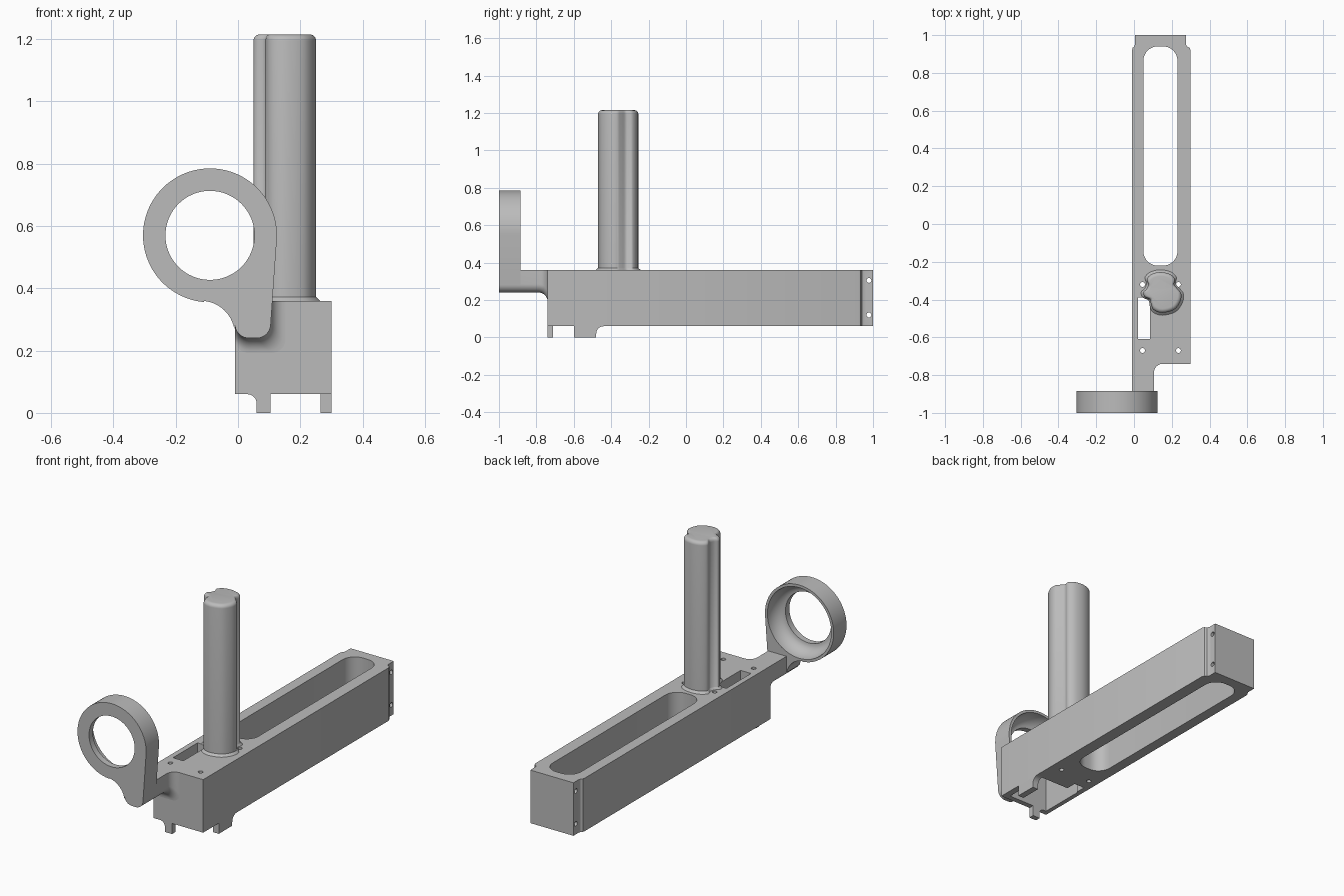
import bpy, bmesh
from math import sin, cos, pi, radians
from mathutils import Vector

cube = bpy.data.objects.get("Cube")
if cube:
    bpy.data.objects.remove(cube)

grey = bpy.data.materials.new("plain grey")
grey.use_nodes = True
grey.diffuse_color = (0.5, 0.5, 0.5, 1)
grey.node_tree.nodes["Principled BSDF"].inputs["Base Color"].default_value = grey.diffuse_color


def loft(name, rings):
    """Skin a stack of closed rings and cap both ends."""
    bm = bmesh.new()
    loops = [[bm.verts.new(p) for p in ring] for ring in rings]
    n = len(loops[0])
    for a, b in zip(loops, loops[1:]):
        for i in range(n):
            j = (i + 1) % n
            bm.faces.new((a[i], a[j], b[j], b[i]))
    bm.faces.new(loops[0])
    bm.faces.new(loops[-1])
    bmesh.ops.recalc_face_normals(bm, faces=bm.faces)
    mesh = bpy.data.meshes.new(name)
    bm.to_mesh(mesh)
    bm.free()
    mesh.materials.append(grey)
    obj = bpy.data.objects.new(name, mesh)
    bpy.context.collection.objects.link(obj)
    return obj


PLACE = {"x": lambda a, b, d: (d, a, b),
         "y": lambda a, b, d: (a, d, b),
         "z": lambda a, b, d: (a, b, d)}


def prism(name, outline, axis, start, end):
    put = PLACE[axis]
    return loft(name, [[put(a, b, d) for a, b in outline] for d in (start, end)])


def arc(cx, cy, r, a0, a1, steps=8):
    angles = [radians(a0 + (a1 - a0) * i / steps) for i in range(steps + 1)]
    return [(cx + r * cos(t), cy + r * sin(t)) for t in angles]


def circle(cx, cy, r, steps=24):
    return arc(cx, cy, r, 0, 360, steps)[:-1]


def rect(x0, x1, y0, y1, r=0):
    if not r:
        return [(x0, y0), (x1, y0), (x1, y1), (x0, y1)]
    return (arc(x1 - r, y1 - r, r, 0, 90) + arc(x0 + r, y1 - r, r, 90, 180)
            + arc(x0 + r, y0 + r, r, 180, 270) + arc(x1 - r, y0 + r, r, 270, 360))


def cut(obj, cutter):
    cutter.hide_render = True
    mod = obj.modifiers.new("cut", "BOOLEAN")
    mod.operation = "DIFFERENCE"
    mod.solver = "EXACT"
    mod.object = cutter
    bpy.context.view_layer.objects.active = obj
    bpy.ops.object.modifier_apply(modifier=mod.name)
    bpy.data.objects.remove(cutter)


def smooth(obj, angle=30):
    bpy.ops.object.select_all(action="DESELECT")
    obj.select_set(True)
    bpy.context.view_layer.objects.active = obj
    bpy.ops.object.shade_smooth_by_angle(angle=radians(angle))


# Long body with a narrowed back end
LEFT, RIGHT, FRONT, BASE, TOP = -0.01, 0.30, -0.74, 0.06, 0.36
outline = [(LEFT, FRONT), (RIGHT, FRONT), (RIGHT, 0.92)]
outline += [(0.294, 0.933), (0.281, 0.94), (0.275, 0.952), (0.275, 1)]
outline += [(0.005, 1), (0.005, 0.952), (0.001, 0.94), (-0.007, 0.933), (LEFT, 0.92)]
body = prism("body", outline, "z", BASE, TOP)

# Long slot, underside pocket and small window
cut(body, prism("slot_cutter", rect(0.05, 0.23, -0.22, 0.94, 0.075), "z", -0.1, 0.5))
cut(body, prism("pocket_cutter", rect(0.015, 0.265, -0.71, -0.45), "z", -0.1, 0.30))
cut(body, prism("window_cutter", rect(0.02, 0.085, -0.61, -0.39), "z", -0.1, 0.5))

# Screw holes in the top and across the back end
for x in (0.045, 0.235):
    for y in (-0.67, -0.32):
        cut(body, prism("screw_cutter", circle(x, y, 0.013, 16), "z", -0.1, 0.5))
for z in (0.12, 0.305):
    cut(body, prism("pin_cutter", circle(0.978, z, 0.013, 16), "x", -0.2, 0.5))
smooth(body)

# Feet with a curved shoulder
side_foot = prism("side_foot", [(-0.60, BASE), (-0.60, 0), (-0.48, 0)]
                  + arc(-0.44, 0.02, 0.04, 180, 90), "x", 0.265, RIGHT)
front_foot = prism("front_foot", [(0.105, BASE), (0.105, 0), (0.06, 0)]
                   + arc(0.03, 0.03, 0.03, 0, 90), "y", FRONT, -0.71)
smooth(side_foot)
smooth(front_foot)


# Arm with a rounded underside that flares into the body
def arm_ring(y, o):
    r = 0.045
    low = 0.24 - o
    section = [(LEFT, TOP)] + arc(LEFT + r, low + r, r, 180, 270)
    section += arc(0.105 + o - r, low + r, r, 270, 360) + [(0.105 + o, TOP)]
    return [(x, y, z) for x, z in section]


flare = 0.048
rings = [arm_ring(-0.90, 0)]
for i in range(9):
    t = i / 8 * pi / 2
    rings.append(arm_ring(FRONT - flare + flare * sin(t), flare * (1 - cos(t))))
smooth(loft("arm", rings))

# Ring holder with a foot that joins the arm
CX, CZ = -0.09, 0.57
outline = arc(CX, CZ, 0.215, -5, 265, 64)
outline += arc(-0.12, 0.25, 0.11, 84, 10, 12)
outline += arc(0.035, 0.285, 0.045, 180, 270) + arc(0.06, 0.285, 0.045, 270, 355)
holder = prism("ring_holder", outline, "y", -1, -0.885)

# Bore that widens into a bowl at the back
profile = [(0.143, -1.1), (0.143, -0.965)]
for i in range(1, 9):
    t = i / 8 * pi / 2
    profile.append((0.143 + 0.057 * sin(t), -0.885 - 0.08 * cos(t)))
profile.append((0.20, -0.8))
cut(holder, loft("bore_cutter", [[(x, y, z) for x, z in circle(CX, CZ, r, 64)]
                                 for r, y in profile]))
smooth(holder)

# Upright post: grooved section, flared foot and rounded top
keys = [(0.14, -0.255), (0.19, -0.265), (0.216, -0.29), (0.213, -0.32),
        (0.235, -0.347), (0.25, -0.37), (0.245, -0.41), (0.213, -0.453),
        (0.15, -0.47), (0.105, -0.455), (0.09, -0.425), (0.085, -0.4),
        (0.056, -0.385), (0.05, -0.36), (0.066, -0.345), (0.075, -0.32),
        (0.068, -0.29), (0.095, -0.265)]
keys = [Vector(k) for k in keys]
section = []
for i in range(len(keys)):
    a, b, c, d = (keys[(i + k) % len(keys)] for k in (-1, 0, 1, 2))
    for t in (0, 0.25, 0.5, 0.75):
        section.append(0.5 * (2 * b + (c - a) * t + (2 * a - 5 * b + 4 * c - d) * t * t
                              + (3 * b - a - 3 * c + d) * t ** 3))
centre = Vector((0.15, -0.36))


def post_ring(z, offset):
    pts = [centre + (p - centre) * (1 + offset / 0.1) for p in section]
    return [(p.x, p.y, z) for p in pts]


HEIGHT, R = 1.215, 0.02
rings = [post_ring(TOP + 0.012 * sin(i * pi / 8), 0.012 * (1 - sin(i * pi / 8))
                   if i else 0.012) for i in range(5)]
rings += [post_ring(HEIGHT - R + R * sin(i * pi / 12), -R * (1 - cos(i * pi / 12)))
          for i in range(7)]
smooth(loft("post", rings), 40)
